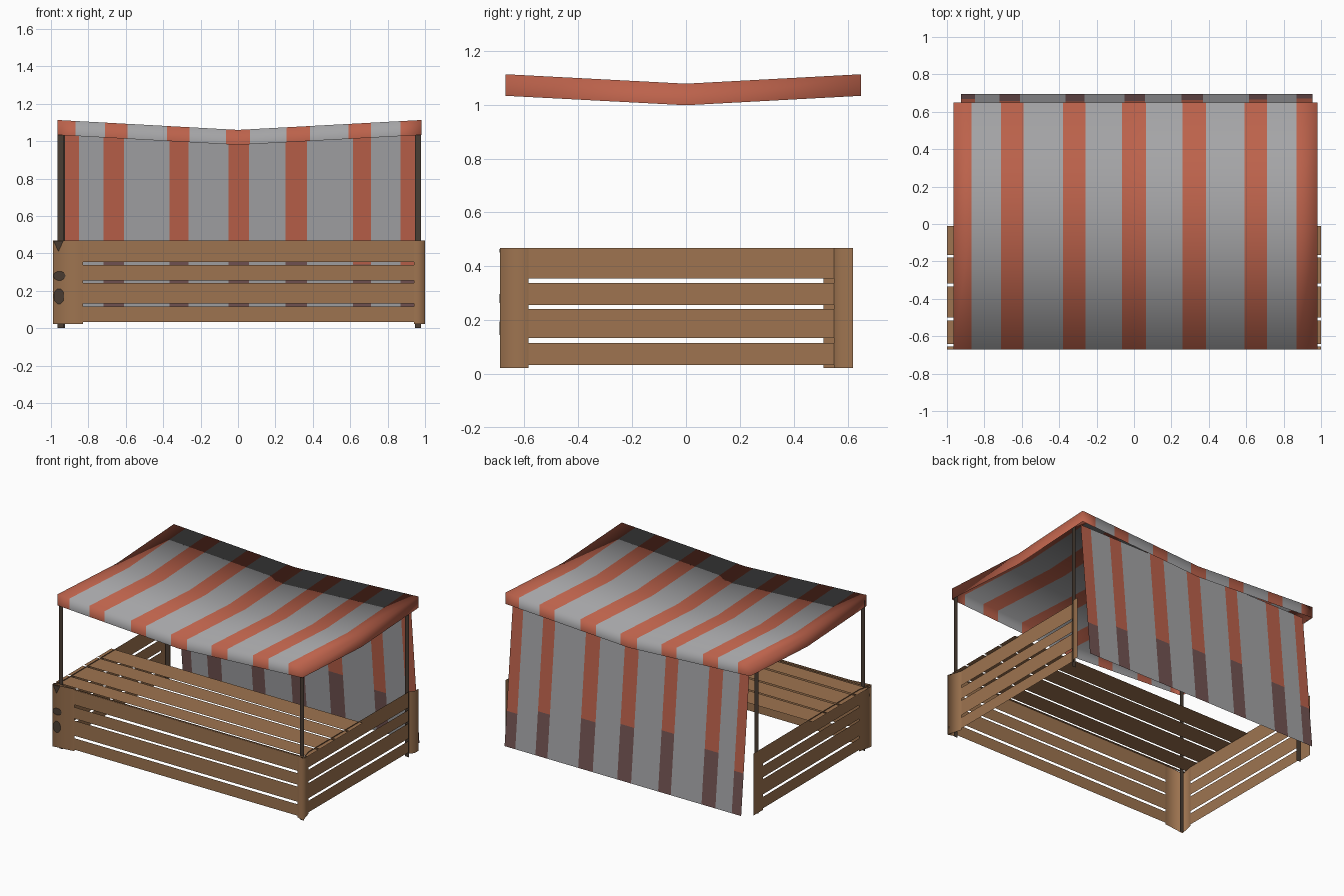
import bpy, bmesh, math

if "Cube" in bpy.data.objects:
    bpy.data.objects.remove(bpy.data.objects["Cube"])


def srgb(r, g, b):
    f = lambda c: ((c / 255 + 0.055) / 1.055) ** 2.4 if c > 10 else c / 255 / 12.92
    return (f(r), f(g), f(b), 1)


def material(name, rgb):
    m = bpy.data.materials.new(name)
    m.diffuse_color = srgb(*rgb)
    m.use_nodes = True
    m.node_tree.nodes["Principled BSDF"].inputs["Base Color"].default_value = m.diffuse_color
    return m


WOOD = material("wood", (158, 116, 80))
RED = material("red_cloth", (188, 98, 75))
GREY = material("grey_cloth", (164, 164, 166))
FADED = material("dirty_red_cloth", (115, 84, 83))
DARK = material("dark_post", (74, 61, 51))


def build(name, faces, mats, smooth=False):
    """faces: list of (corner points, material index); coincident points are welded"""
    bm = bmesh.new()
    for pts, mi in faces:
        f = bm.faces.new([bm.verts.new(p) for p in pts])
        f.material_index = mi
        f.smooth = smooth
    bmesh.ops.remove_doubles(bm, verts=bm.verts, dist=1e-5)
    me = bpy.data.meshes.new(name)
    bm.to_mesh(me)
    bm.free()
    for m in mats:
        me.materials.append(m)
    ob = bpy.data.objects.new(name, me)
    bpy.context.collection.objects.link(ob)
    return ob


def upright(a, b, z0, z1):
    return [(*a, z0), (*b, z0), (*b, z1), (*a, z1)]


# Canopy: sagging cloth with a hanging rim, striped across x
edges = [-0.965, -0.87, -0.71, -0.59, -0.38, -0.26, -0.065, 0, 0.065,
         0.26, 0.385, 0.59, 0.71, 0.87, 0.98]
stripe = [0, 1, 0, 1, 0, 1, 0, 0, 1, 0, 1, 0, 1, 0]
Y0, YM, Y1 = -0.67, 0.0, 0.65
DROP = 0.08


def roof(x, y, drop=0.0):
    u = abs(x) / (0.965 if x < 0 else 0.98)
    v = abs(y) / (0.67 if y < 0 else 0.65)
    return (x, y, 1.025 + 0.053 * u + 0.035 * v - drop)


faces = []
for (a, b), mi in zip(zip(edges, edges[1:]), stripe):
    for c, d in ((Y0, YM), (YM, Y1)):
        faces.append(([roof(a, c), roof(b, c), roof(b, d), roof(a, d)], mi))
    for p, q, y in ((a, b, Y0), (b, a, Y1)):
        faces.append(([roof(p, y, DROP), roof(q, y, DROP), roof(q, y), roof(p, y)], mi))
for x, ys in ((edges[-1], (Y0, YM, Y1)), (edges[0], (Y1, YM, Y0))):
    for c, d in zip(ys, ys[1:]):
        faces.append(([roof(x, c, DROP), roof(x, d, DROP), roof(x, d), roof(x, c)], 0))
build("canopy", faces, [RED, GREY], smooth=True)

# Back curtain: leans outward, red stripes dirty near the ground
cuts = [-0.925, -0.85, -0.72, -0.61, -0.365, -0.265, -0.05, 0.06,
        0.255, 0.37, 0.615, 0.71, 0.87, 0.955]
dirt = [0.33, 0.42, 0.46, 0.42, 0.38, 0.34, 0.28]
ZB, ZT = 0.035, 1.04


def cloth(x, z):
    return (x, 0.695 - 0.095 * (z - ZB) / (ZT - ZB), z)


faces = []
for i, (a, b) in enumerate(zip(cuts, cuts[1:])):
    if i % 2:
        bands = [(ZB, ZT, 1)]
    else:
        bands = [(ZB, dirt[i // 2], 2), (dirt[i // 2], ZT, 0)]
    for z0, z1, mi in bands:
        faces.append(([cloth(b, z0), cloth(a, z0), cloth(a, z1), cloth(b, z1)], mi))
build("back_curtain", faces, [RED, GREY, FADED])

# Counter corner boards, wrapping round the front posts and ending the sides
boards = {
    "front_left_corner_board": [(-0.967, -0.585), (-0.99, -0.69), (-0.83, -0.67)],
    "front_right_corner_board": [(0.94, -0.67), (1.0, -0.69), (0.97, -0.585)],
    "rear_left_board": [(-0.97, 0.62), (-0.97, 0.51)],
    "rear_right_board": [(0.975, 0.55), (1.0, 0.575), (1.0, 0.62)],
}
for name, path in boards.items():
    build(name, [(upright(a, b, 0.022, 0.468), 0) for a, b in zip(path, path[1:])],
          [WOOD], smooth=True)

# Counter slats on the front and both sides
levels = [(0.033, 0.115), (0.133, 0.242), (0.256, 0.338), (0.355, 0.468)]
runs = {
    "front_slats": ((-0.83, -0.67), (0.94, -0.67)),
    "left_slats": ((-0.97, 0.51), (-0.967, -0.585)),
    "right_slats": ((0.97, -0.585), (0.975, 0.55)),
}
for name, (a, b) in runs.items():
    build(name, [(upright(a, b, *lv), 0) for lv in levels], [WOOD])

# Counter top planks
planks = [(-0.672, -0.655), (-0.642, -0.515), (-0.5, -0.333), (-0.318, -0.178), (-0.166, -0.01)]
build("counter_top", [([(-1, a, 0.462), (1, a, 0.462), (1, b, 0.462), (-1, b, 0.462)], 0)
                      for a, b in planks], [WOOD])

# Four thin flat posts
for name, x, y in (("front_left_post", -0.95, -0.65), ("front_right_post", 0.963, -0.65),
                   ("rear_left_post", -0.94, 0.54), ("rear_right_post", 0.963, 0.54)):
    build(name, [(upright((x - 0.016, y), (x + 0.016, y), 0, 1.08), 0)], [DARK])

# Dark knots where the front left post shows through its board


def on_board(x, z):
    return (x, -0.69 + 0.125 * (x + 0.99) - 0.003, z)


faces = []
for cx, cz, rx, rz in ((-0.955, 0.28, 0.033, 0.025), (-0.957, 0.17, 0.028, 0.042)):
    faces.append(([on_board(cx + rx * math.cos(k * math.pi / 5), cz + rz * math.sin(k * math.pi / 5))
                   for k in range(10)], 0))
faces.append(([on_board(-0.96, 0.41), on_board(-0.935, 0.465), on_board(-0.985, 0.465)], 0))
build("post_knots", faces, [DARK])
